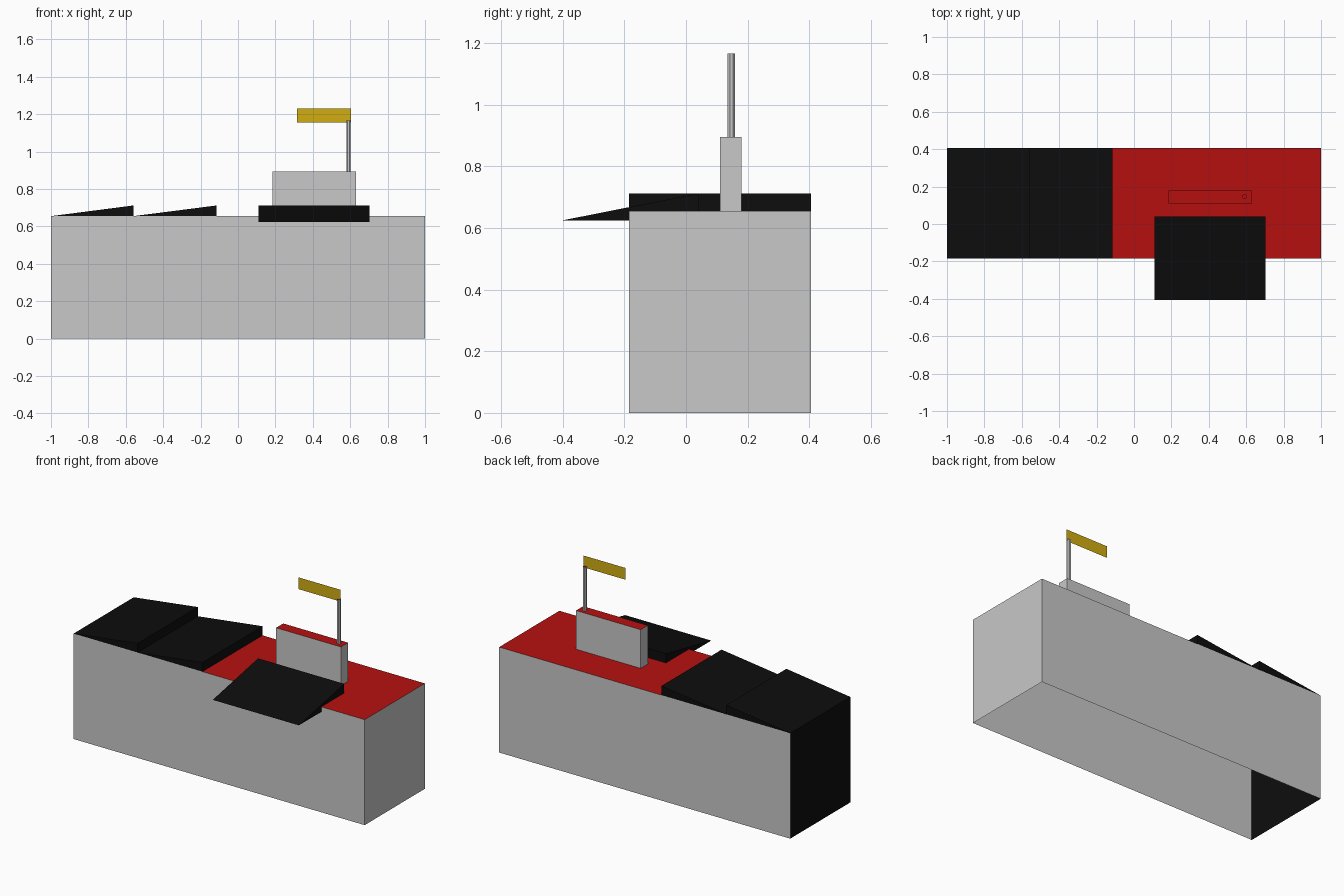
import bpy, bmesh, math
from mathutils import Matrix

if "Cube" in bpy.data.objects:
    bpy.data.objects.remove(bpy.data.objects["Cube"])


def material(name, r, g, b):
    m = bpy.data.materials.new(name)
    m.diffuse_color = (r, g, b, 1)
    m.use_nodes = True
    m.node_tree.nodes["Principled BSDF"].inputs["Base Color"].default_value = m.diffuse_color
    return m


GREY = material("light grey", 0.58, 0.58, 0.58)
RED = material("deck red", 0.47, 0.005, 0.005)
BLACK = material("black", 0.004, 0.004, 0.004)
GOLD = material("flag gold", 0.64, 0.42, 0.006)


def finish(name, bm, mats, rule=lambda n: 0, drop_bottom=False):
    """Turn a bmesh into an object, colouring faces by their normal."""
    bmesh.ops.recalc_face_normals(bm, faces=bm.faces)
    bm.normal_update()
    if drop_bottom:
        low = [f for f in bm.faces if f.normal.z < -0.9]
        bmesh.ops.delete(bm, geom=low, context='FACES_ONLY')
    for f in bm.faces:
        f.material_index = rule(f.normal)
    me = bpy.data.meshes.new(name)
    bm.to_mesh(me)
    bm.free()
    for m in mats:
        me.materials.append(m)
    ob = bpy.data.objects.new(name, me)
    bpy.context.collection.objects.link(ob)
    return ob


def prism(profile, depth):
    """Extrude a closed profile of 3D points along the depth vector."""
    bm = bmesh.new()
    face = bm.faces.new([bm.verts.new(p) for p in profile])
    new = bmesh.ops.extrude_face_region(bm, geom=[face], use_keep_orig=True)["geom"]
    bmesh.ops.translate(bm, vec=depth, verts=[v for v in new if isinstance(v, bmesh.types.BMVert)])
    return bm


def box(x0, x1, y0, y1, z0, z1):
    return prism([(x0, y0, z0), (x1, y0, z0), (x1, y0, z1), (x0, y0, z1)], (0, y1 - y0, 0))


DECK, Y0, Y1, RAMP_TOP = 0.655, -0.185, 0.405, 0.712


def hull_rule(n):
    return 1 if n.z > 0.9 else 2 if n.x < -0.9 else 0


def top_rule(n):
    return 1 if n.z > 0.9 else 0


# Hull, open underneath, with red deck and black end wall
finish("hull", box(-1, 1, Y0, Y1, 0, DECK), [GREY, RED, BLACK], hull_rule, True)

# Two wedge ramps on the deck
for i, (x0, x1) in enumerate([(-1.0, -0.56), (-0.56, -0.115)]):
    bm = prism([(x0, Y0, DECK), (x1, Y0, DECK), (x1, Y0, RAMP_TOP)], (0, Y1 - Y0, 0))
    finish(f"deck_ramp_{i + 1}", bm, [BLACK], drop_bottom=True)

# Ramp overhanging the front side
bm = prism([(0.11, -0.405, 0.624), (0.11, 0.04, 0.624), (0.11, 0.04, RAMP_TOP)], (0.592, 0, 0))
finish("side_ramp", bm, [BLACK])

# Tower block
finish("tower", box(0.185, 0.63, 0.11, 0.18, DECK, 0.895), [GREY, RED], top_rule, True)

# Mast
bm = bmesh.new()
bmesh.ops.create_cone(bm, cap_ends=True, segments=8, radius1=0.0125, radius2=0.0125, depth=0.272,
                      matrix=Matrix.Translation((0.591, 0.147, 1.031)) @ Matrix.Rotation(math.pi / 8, 4, 'Z'))
finish("mast", bm, [GREY, RED], top_rule, True)

# Flag, a single flat sheet
bm = bmesh.new()
bm.faces.new([bm.verts.new((x, 0.144, z)) for x, z in
              [(0.315, 1.157), (0.605, 1.157), (0.605, 1.23), (0.315, 1.23)]])
finish("flag", bm, [GOLD])
